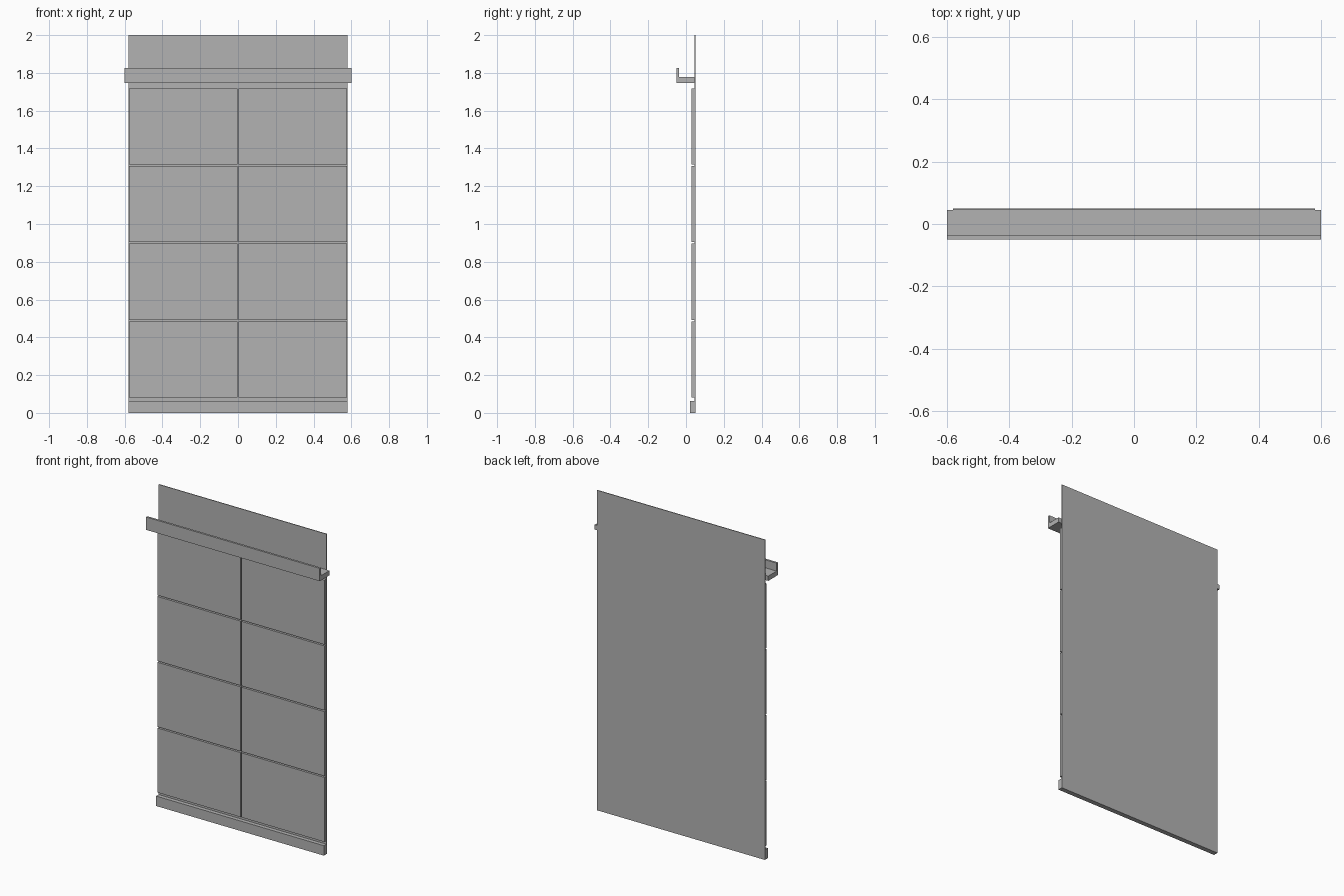
import bpy
import bmesh

cube = bpy.data.objects.get("Cube")
if cube:
    bpy.data.objects.remove(cube, do_unlink=True)

grey = bpy.data.materials.new("plain grey")
grey.use_nodes = True
colour = (0.45, 0.45, 0.45, 1)
grey.diffuse_color = colour
grey.node_tree.nodes["Principled BSDF"].inputs["Base Color"].default_value = colour


def extrude_profile(name, profile, x0, x1):
    """Extrude a (y, z) outline from x0 to x1."""
    bm = bmesh.new()
    face = bm.faces.new([bm.verts.new((x0, y, z)) for y, z in profile])
    out = bmesh.ops.extrude_face_region(bm, geom=[face])
    verts = [v for v in out["geom"] if isinstance(v, bmesh.types.BMVert)]
    bmesh.ops.translate(bm, verts=verts, vec=(x1 - x0, 0, 0))
    bmesh.ops.recalc_face_normals(bm, faces=bm.faces)
    mesh = bpy.data.meshes.new(name)
    bm.to_mesh(mesh)
    bm.free()
    mesh.materials.append(grey)
    obj = bpy.data.objects.new(name, mesh)
    bpy.context.collection.objects.link(obj)
    return obj


def box(name, x0, x1, y0, y1, z0, z1):
    return extrude_profile(name, [(y0, z0), (y1, z0), (y1, z1), (y0, z1)], x0, x1)


half_width = 0.58
wall_front = 0.045

# Backing sheet and skirting
box("back_sheet", -half_width, half_width, wall_front, 0.05, 0, 2)
box("skirting", -half_width, half_width, 0.02, wall_front, 0, 0.062)

# Two columns of four wall panels with narrow gaps
pitch, height = 0.411, 0.403
for row in range(4):
    z = 0.082 + row * pitch
    for side, x0, x1 in (("right", -0.577, -0.003), ("left", 0.003, 0.577)):
        box(f"wall_panel_{side}_{row + 1}", x0, x1, 0.028, wall_front, z, z + height)

# Picture ledge with a raised front lip
ledge = [(-0.05, 1.747), (wall_front, 1.747), (wall_front, 1.777),
         (-0.037, 1.777), (-0.037, 1.827), (-0.05, 1.827)]
extrude_profile("ledge", ledge, -0.6, 0.6)
